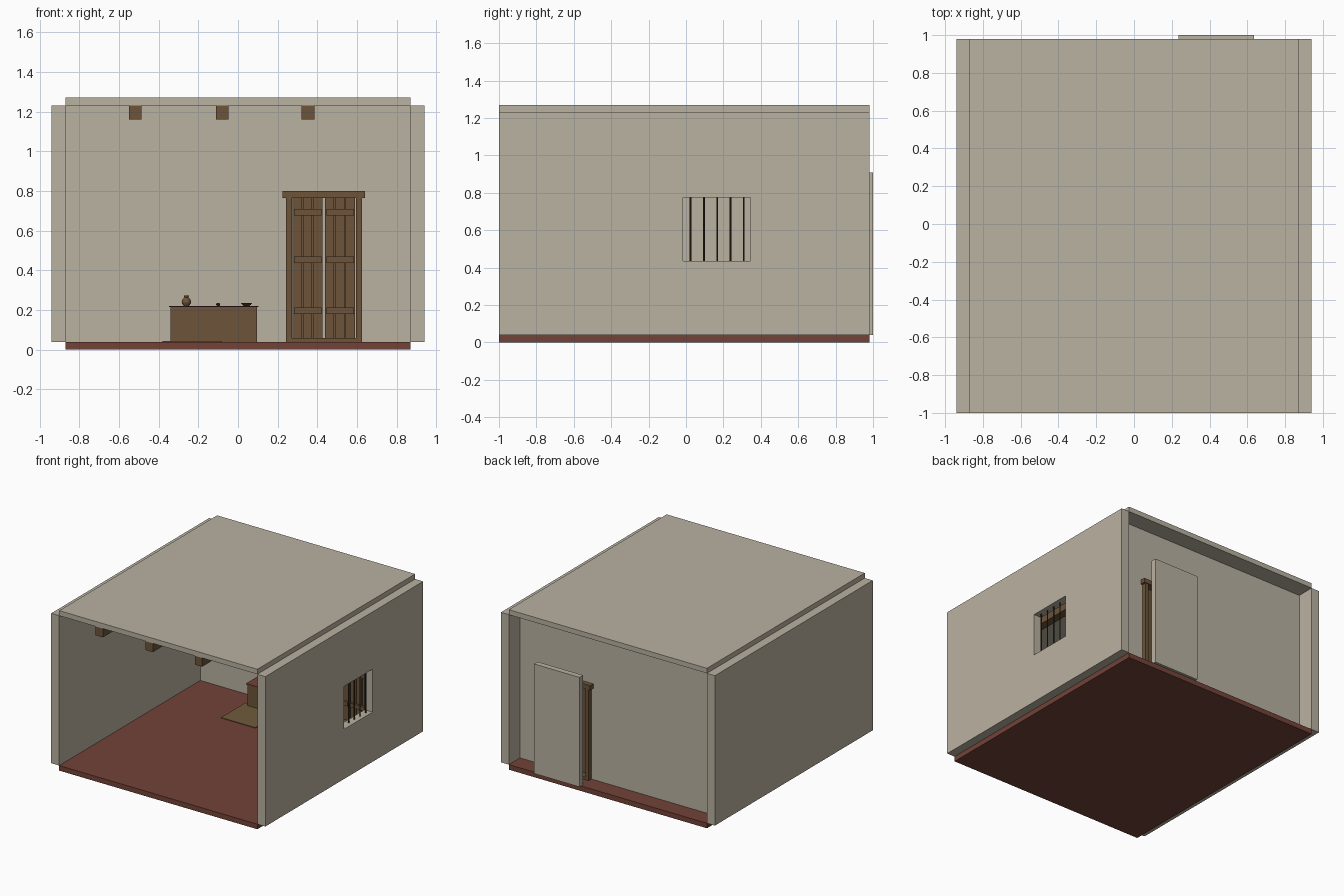
import bpy, bmesh, math

if "Cube" in bpy.data.objects:
    bpy.data.objects.remove(bpy.data.objects["Cube"])


def material(name, rgb):
    m = bpy.data.materials.new(name)
    m.diffuse_color = (*rgb, 1.0)
    m.use_nodes = True
    m.node_tree.nodes["Principled BSDF"].inputs["Base Color"].default_value = m.diffuse_color
    return m


PLASTER = material("plaster", (0.49, 0.445, 0.36))
TILE = material("red_floor", (0.17, 0.056, 0.039))
WOOD = material("brown_wood", (0.15, 0.088, 0.042))
STRAW = material("straw", (0.16, 0.105, 0.045))
DARK = material("dark_iron", (0.045, 0.03, 0.018))
CLAY = material("dark_clay", (0.09, 0.035, 0.025))


def finish(name, bm, mat):
    bmesh.ops.recalc_face_normals(bm, faces=bm.faces)
    mesh = bpy.data.meshes.new(name)
    bm.to_mesh(mesh)
    bm.free()
    ob = bpy.data.objects.new(name, mesh)
    bpy.context.collection.objects.link(ob)
    mesh.materials.append(mat)
    return ob


def box(name, x, y, z, mat):
    """Box from (min, max) ranges on each axis."""
    bm = bmesh.new()
    bmesh.ops.create_cube(bm, size=1)
    for v in bm.verts:
        for i, (lo, hi) in enumerate((x, y, z)):
            v.co[i] = lo if v.co[i] < 0 else hi
    return finish(name, bm, mat)


def lathe(name, profile, pos, mat, sides=16):
    """Turn (radius, height) points around a vertical axis."""
    bm = bmesh.new()
    rings = [[bm.verts.new((pos[0] + r * math.cos(2 * math.pi * k / sides),
                            pos[1] + r * math.sin(2 * math.pi * k / sides),
                            pos[2] + h)) for k in range(sides)]
             for r, h in profile]
    for a, b in zip(rings, rings[1:]):
        for k in range(sides):
            n = (k + 1) % sides
            bm.faces.new((a[k], a[n], b[n], b[k]))
    bm.faces.new(rings[0])
    bm.faces.new(rings[-1])
    ob = finish(name, bm, mat)
    ob.data.shade_smooth()
    ob.data.set_sharp_from_angle(angle=math.radians(40))
    return ob


def cut(target, name, x, y, z):
    """Cut a box-shaped opening."""
    cutter = box(name, x, y, z, PLASTER)
    cutter.hide_render = True
    cutter.hide_viewport = True
    mod = target.modifiers.new("opening", 'BOOLEAN')
    mod.object = cutter
    mod.operation = 'DIFFERENCE'
    mod.solver = 'EXACT'


# Room shell
FLOOR, CEIL = 0.04, 1.23
FRONT, BACK = -1.0, 0.98
box("floor", (-0.87, 0.87), (FRONT, BACK), (0, FLOOR), TILE)
box("roof", (-0.87, 0.87), (FRONT, BACK), (CEIL, 1.27), PLASTER)
box("left_wall", (-0.94, -0.87), (FRONT, BACK), (FLOOR, CEIL), PLASTER)
right_wall = box("right_wall", (0.87, 0.94), (FRONT, BACK), (FLOOR, CEIL), PLASTER)
cut(right_wall, "window_cutter", (0.8, 1.0), (-0.015, 0.345), (0.435, 0.775))
back_wall = box("back_wall", (-0.87, 0.87), (0.77, 0.84), (FLOOR, CEIL), PLASTER)
cut(back_wall, "door_cutter", (0.26, 0.605), (0.7, 0.9), (0.0, 0.78))

# Freestanding panel behind the door
box("outer_panel", (0.235, 0.635), (0.955, 1.0), (FLOOR, 0.91), PLASTER)

# Ceiling beams
for i, x in enumerate((-0.518, -0.08, 0.353)):
    box(f"ceiling_beam_{i}", (x - 0.032, x + 0.032), (FRONT, 0.77), (1.16, CEIL), WOOD)

# Window bars
for i in range(5):
    lathe(f"window_bar_{i}", [(0.005, 0), (0.005, 0.34)],
          (0.905, 0.025 + 0.071 * i, 0.435), DARK, 8)

# Door frame
box("door_lintel", (0.225, 0.64), (0.73, 0.88), (0.765, 0.80), WOOD)
box("door_sill", (0.272, 0.594), (0.735, 0.875), (FLOOR, 0.06), WOOD)
for side, x in (("left", 0.242), ("right", 0.594)):
    box(f"door_post_{side}", (x, x + 0.03), (0.735, 0.875), (FLOOR, 0.765), WOOD)

# Two door leaves of three planks with battens
for side, x in (("left", 0.275), ("right", 0.438)):
    for k in range(3):
        px = x + 0.052 * k
        box(f"door_plank_{side}_{k}", (px, px + 0.047), (0.785, 0.81), (0.06, 0.765), WOOD)
    box(f"door_backing_{side}", (x, x + 0.151), (0.81, 0.818), (0.06, 0.765), WOOD)
    for k, z in enumerate((0.18, 0.437, 0.677)):
        box(f"door_batten_{side}_{k}", (x + 0.007, x + 0.147), (0.768, 0.785),
            (z, z + 0.033), WOOD)

# Counter and floor mat
box("counter_body", (-0.34, 0.097), (0.605, 0.77), (FLOOR, 0.214), WOOD)
box("counter_top", (-0.348, 0.103), (0.597, 0.77), (0.214, 0.221), TILE)
box("floor_mat", (-0.38, -0.08), (0.33, 0.64), (FLOOR, 0.045), STRAW)

# Vessels on the counter
lathe("jar", [(0.013, 0), (0.022, 0.012), (0.024, 0.022), (0.018, 0.035), (0.010, 0.042),
              (0.013, 0.051), (0.010, 0.051), (0.007, 0.042), (0.007, 0.035)],
      (-0.26, 0.68, 0.221), WOOD)
lathe("small_cup", [(0.006, 0), (0.010, 0.006), (0.009, 0.012), (0.004, 0.015)],
      (-0.10, 0.68, 0.221), CLAY)
lathe("bowl", [(0.014, 0), (0.022, 0.006), (0.029, 0.015), (0.026, 0.015),
               (0.018, 0.007), (0.010, 0.004)],
      (0.043, 0.68, 0.221), CLAY)
